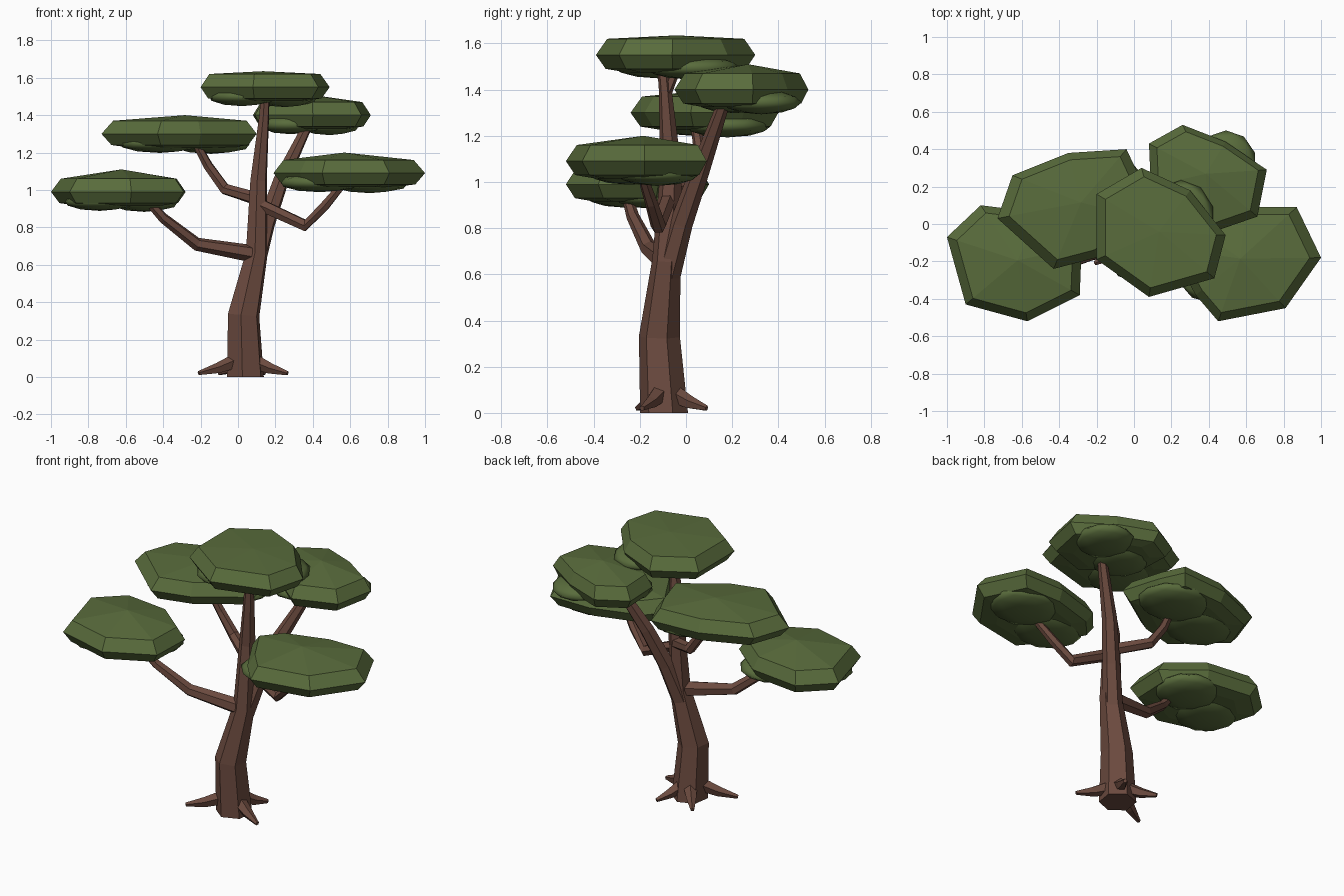
import bpy
import bmesh
import math
from mathutils import Vector, Matrix

cube = bpy.data.objects.get("Cube")
if cube:
    bpy.data.objects.remove(cube)


def material(name, rgb):
    m = bpy.data.materials.new(name)
    m.use_nodes = True
    m.diffuse_color = (*rgb, 1)
    m.node_tree.nodes["Principled BSDF"].inputs["Base Color"].default_value = (*rgb, 1)
    return m


BARK = material("bark brown", (0.15, 0.07, 0.05))
LEAF = material("leaf green", (0.10, 0.15, 0.045))


def finish(name, bm, mat):
    bmesh.ops.recalc_face_normals(bm, faces=bm.faces)
    mesh = bpy.data.meshes.new(name)
    bm.to_mesh(mesh)
    bm.free()
    mesh.materials.append(mat)
    obj = bpy.data.objects.new(name, mesh)
    bpy.context.collection.objects.link(obj)
    return obj


def skin(bm, rings):
    """Bridge matching rings of vertices with quads."""
    for a, b in zip(rings, rings[1:]):
        n = len(a)
        for i in range(n):
            j = (i + 1) % n
            bm.faces.new((a[i], a[j], b[j], b[i]))


def limb(name, path, sides=6, flat_base=False):
    """Tapered faceted tube; each path entry is x, y, z, radius."""
    bm = bmesh.new()
    pts = [Vector(p[:3]) for p in path]
    rings = []
    for k, p in enumerate(pts):
        d = (pts[min(k + 1, len(pts) - 1)] - pts[max(k - 1, 0)]).normalized()
        if flat_base and k == 0:
            d = Vector((0, 0, 1))
        turn = Vector((0, 0, 1)).rotation_difference(d)
        ring = []
        for i in range(sides):
            a = math.tau * (i + 0.35) / sides
            offset = Vector((math.cos(a), math.sin(a), 0)) * path[k][3]
            ring.append(bm.verts.new(p + turn @ offset))
        rings.append(ring)
    skin(bm, rings)
    bm.faces.new(rings[0])
    bm.faces.new(rings[-1])
    return finish(name, bm, BARK)


def canopy(name, outline, z, apex):
    """Flat faceted leaf pad: bevelled rim, low peak and stepped underside."""
    bm = bmesh.new()
    mid = sum((Vector((x, y, 0)) for x, y in outline), Vector()) / len(outline)
    rings = []
    for scale, dz in ((0.62, -0.075), (0.88, -0.06), (1, 0), (0.86, 0.07)):
        rings.append([bm.verts.new(mid + (Vector((x, y, 0)) - mid) * scale
                                   + Vector((0, 0, z + dz))) for x, y in outline])
    skin(bm, rings)
    bm.faces.new(rings[0])
    top = bm.verts.new((mid.x, mid.y, apex))
    last = rings[-1]
    for i in range(len(last)):
        bm.faces.new((last[i], last[(i + 1) % len(last)], top))
    finish(name, bm, LEAF)

    # Rounded leaf lumps hanging under the pad
    bm = bmesh.new()
    xs = [p[0] for p in outline]
    ys = [p[1] for p in outline]
    w, d = max(xs) - min(xs), max(ys) - min(ys)
    for fx, fy, sx, sy, drop in ((-0.16, -0.1, 0.27, 0.3, 0.05),
                                 (0.17, 0.1, 0.26, 0.3, 0.055)):
        place = Matrix.Translation((mid.x + fx * w, mid.y + fy * d, z - drop))
        size = Matrix.Diagonal((sx * w, sy * d, 0.052, 1))
        bmesh.ops.create_icosphere(bm, subdivisions=2, radius=1, matrix=place @ size)
    for f in bm.faces:
        f.smooth = True
    finish(name + "_underside", bm, LEAF)


# Trunk and branches
limb("trunk", [(0.04, -0.095, 0, 0.105), (0.03, -0.115, 0.33, 0.09),
               (0.1, -0.085, 0.66, 0.062), (0.11, -0.065, 1.05, 0.047),
               (0.14, -0.09, 1.4, 0.028), (0.145, -0.1, 1.5, 0.025)], 6, True)
limb("top_twig", [(0.14, -0.085, 1.38, 0.022), (0.15, -0.04, 1.49, 0.018)], 5)
limb("back_branch", [(0.09, -0.08, 0.6, 0.058), (0.15, -0.02, 0.82, 0.05),
                     (0.23, 0.06, 1.05, 0.043), (0.38, 0.17, 1.36, 0.026)])
limb("low_right_branch", [(0.1, -0.09, 0.655, 0.048), (-0.22, -0.16, 0.71, 0.036),
                          (-0.4, -0.23, 0.85, 0.028), (-0.49, -0.26, 0.95, 0.022)])
limb("high_right_branch", [(0.11, -0.06, 0.95, 0.036), (-0.07, 0.06, 1.005, 0.032),
                           (-0.16, 0.06, 1.13, 0.027), (-0.23, 0.04, 1.26, 0.021)])
limb("left_branch", [(0.12, -0.08, 0.92, 0.036), (0.36, -0.12, 0.81, 0.034),
                     (0.46, -0.15, 0.91, 0.028), (0.56, -0.19, 1.03, 0.022)])

# Roots
for i, (x, y) in enumerate([(-0.21, -0.21), (0.265, -0.19), (0.14, 0.09), (-0.1, 0.08)]):
    cx, cy = 0.04, -0.095
    limb("root_%d" % (i + 1), [(cx + (x - cx) * 0.2, cy + (y - cy) * 0.2, 0.085, 0.042),
                              (cx + (x - cx) * 0.6, cy + (y - cy) * 0.6, 0.045, 0.03),
                              (x, y, 0.02, 0.012)], 5)

# Leaf pads
canopy("low_right_canopy", [(-1, -0.07), (-0.82, 0.1), (-0.5, 0.06), (-0.28, -0.12),
                            (-0.29, -0.38), (-0.57, -0.52), (-0.9, -0.43)], 0.99, 1.11)
canopy("high_right_canopy", [(-0.73, 0.03), (-0.65, 0.26), (-0.35, 0.38), (-0.04, 0.4),
                             (0.03, 0.25), (0.1, 0.02), (-0.2, -0.18), (-0.43, -0.24)],
       1.3, 1.4)
canopy("left_canopy", [(1, -0.18), (0.87, 0.09), (0.6, 0.09), (0.3, 0.0),
                       (0.19, -0.13), (0.33, -0.38), (0.45, -0.52), (0.81, -0.45)],
       1.09, 1.2)
canopy("back_canopy", [(0.08, 0.43), (0.26, 0.53), (0.49, 0.44), (0.71, 0.29),
                       (0.66, 0.04), (0.4, -0.05), (0.09, 0.2)], 1.4, 1.51)
canopy("top_canopy", [(-0.2, 0.16), (0.04, 0.3), (0.3, 0.18), (0.49, -0.06),
                      (0.43, -0.29), (0.08, -0.39), (-0.2, -0.19)], 1.55, 1.635)
